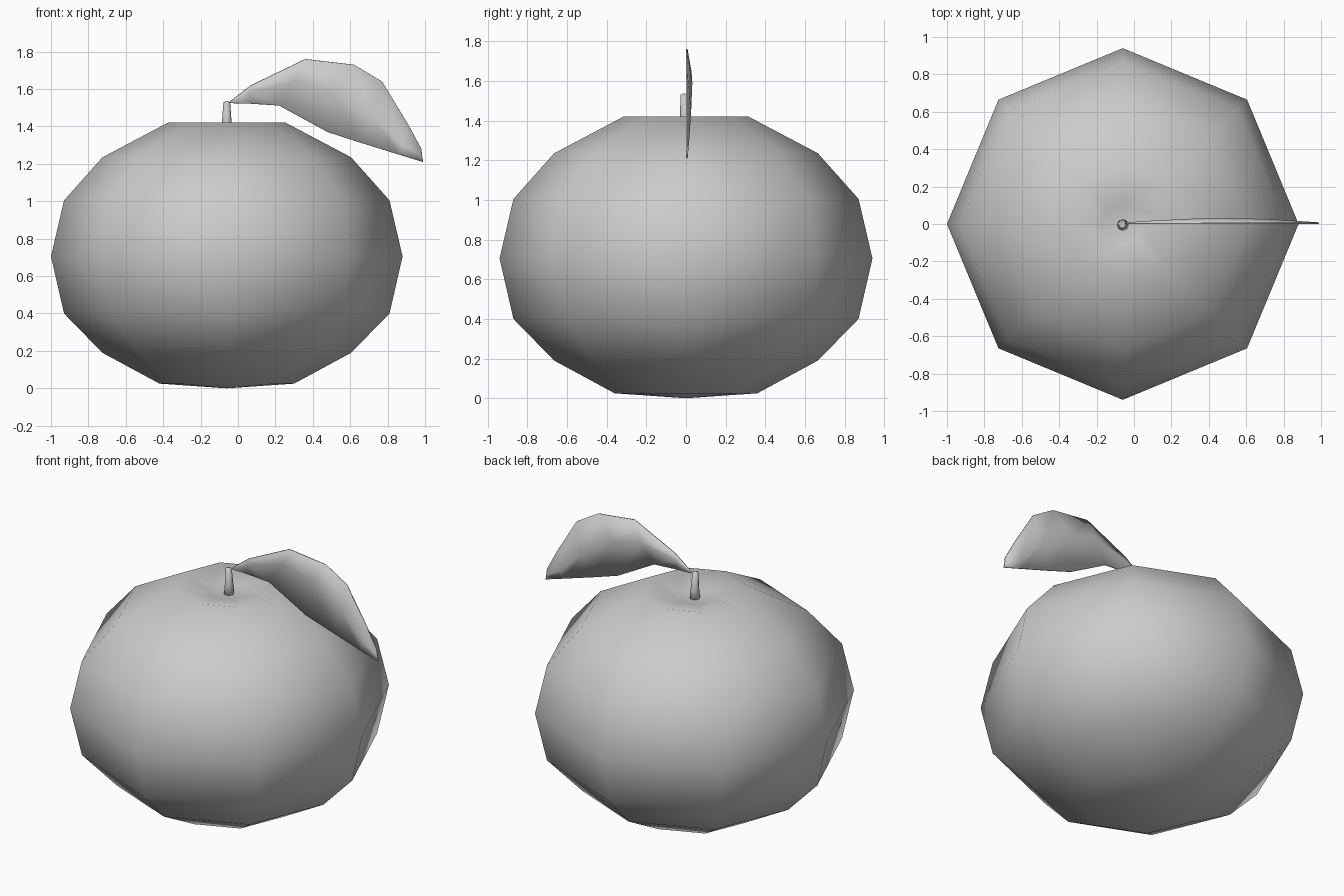
import bpy, math

if "Cube" in bpy.data.objects:
    bpy.data.objects.remove(bpy.data.objects["Cube"])

CX = -0.06  # fruit axis


def make(name, verts, faces):
    me = bpy.data.meshes.new(name)
    me.from_pydata(verts, [], faces)
    me.validate()
    ob = bpy.data.objects.new(name, me)
    bpy.context.collection.objects.link(ob)
    me.polygons.foreach_set("use_smooth", [True] * len(me.polygons))
    return ob


def lathe(name, profile, sides, bottom, top):
    """Rings of (radius, z, y shift) closed by pole points at bottom and top."""
    verts, faces = [], []
    for r, z, dy in profile:
        for i in range(sides):
            a = 2 * math.pi * i / sides
            verts.append((CX + r * math.cos(a), dy + r * math.sin(a), z))
    last = (len(profile) - 1) * sides
    lo = len(verts)
    verts += [(CX, profile[0][2], bottom), (CX, profile[-1][2], top)]
    for i in range(sides):
        j = (i + 1) % sides
        for k in range(0, last, sides):
            faces.append((k + i, k + j, k + sides + j, k + sides + i))
        faces += [(lo, j, i), (lo + 1, last + i, last + j)]
    return make(name, verts, faces)


# Eight-sided fruit with a dimple on top
lathe("fruit", [(0.36, 0.025, 0), (0.665, 0.19, 0), (0.87, 0.40, 0), (0.94, 0.705, 0),
                (0.87, 1.005, 0), (0.665, 1.235, 0), (0.315, 1.42, 0), (0.11, 1.375, 0)],
      8, 0.0, 1.365)

# Short tapered stem
lathe("stem", [(0.031, 1.355, -0.006), (0.026, 1.42, -0.004), (0.018, 1.53, -0.010)],
      8, 1.35, 1.537)

# Leaf: upper edge, midrib, lower edge at each station (x, z)
stations = [
    ((-0.04, 1.535), (-0.045, 1.53), (-0.04, 1.525)),
    ((0.07, 1.62), (0.06, 1.582), (0.07, 1.522)),
    ((0.36, 1.76), (0.30, 1.645), (0.22, 1.512)),
    ((0.62, 1.73), (0.50, 1.59), (0.48, 1.37)),
    ((0.77, 1.64), (0.72, 1.45), (0.66, 1.312)),
    ((0.91, 1.41), (0.88, 1.30), (0.86, 1.25)),
    ((0.98, 1.28), (0.985, 1.24), (0.99, 1.21)),
]
bulge = [0.004, 0.012, 0.024, 0.028, 0.022, 0.012, 0.005]
verts, faces = [], []
for row, b in zip(stations, bulge):
    for (x, z), y in zip(row, (0.004, b, 0.004)):
        verts.append((x, y, z))
for s in range(len(stations) - 1):
    for c in range(2):
        k = s * 3 + c
        faces.append((k, k + 1, k + 4, k + 3))
leaf = make("leaf", verts, faces)
sol = leaf.modifiers.new("thickness", "SOLIDIFY")
sol.thickness = 0.008
sol.offset = 0
